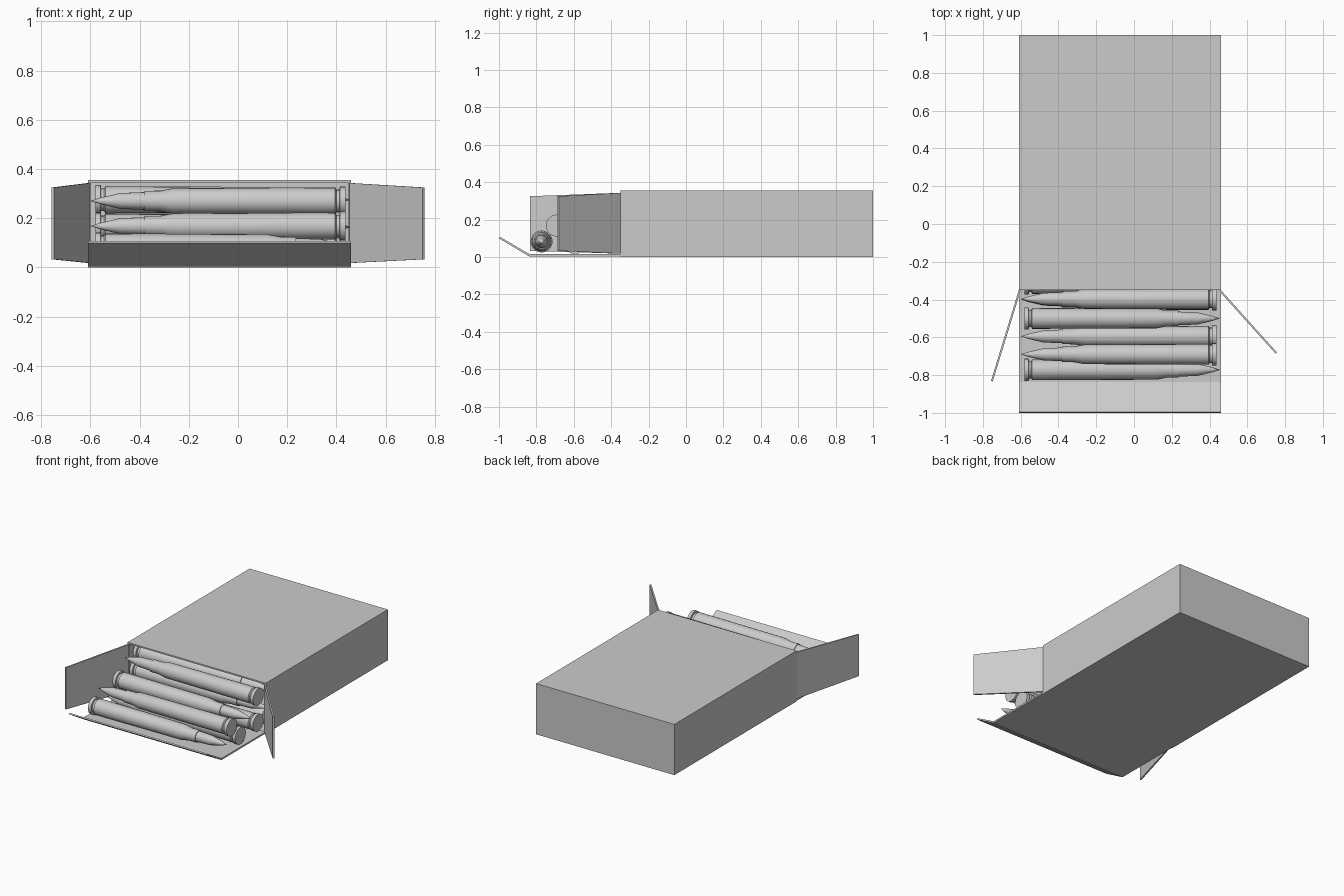
import bpy, bmesh, math
from mathutils import Vector, Matrix

if "Cube" in bpy.data.objects:
    bpy.data.objects.remove(bpy.data.objects["Cube"])

XL, XR, YF, YB, H = -0.61, 0.46, -0.35, 1.0, 0.355
T = 0.01


def new_object(name, bm):
    bmesh.ops.recalc_face_normals(bm, faces=bm.faces)
    mesh = bpy.data.meshes.new(name)
    bm.to_mesh(mesh)
    bm.free()
    ob = bpy.data.objects.new(name, mesh)
    bpy.context.collection.objects.link(ob)
    return ob


def prism(name, outline, offset):
    """Closed solid: an outline polygon swept along an offset vector."""
    bm = bmesh.new()
    face = bm.faces.new([bm.verts.new(p) for p in outline])
    ext = bmesh.ops.extrude_face_region(bm, geom=[face], use_keep_orig=True)
    verts = [g for g in ext["geom"] if isinstance(g, bmesh.types.BMVert)]
    bmesh.ops.translate(bm, verts=verts, vec=Vector(offset))
    return new_object(name, bm)


# Carton: thin tray open at the front
bm = bmesh.new()
bmesh.ops.create_cube(bm, size=1)
bmesh.ops.scale(bm, verts=bm.verts, vec=(XR - XL, YB - YF, H))
bmesh.ops.translate(bm, verts=bm.verts, vec=((XL + XR) / 2, (YF + YB) / 2, H / 2))
front = [f for f in bm.faces if f.normal.y < -0.9]
bmesh.ops.delete(bm, geom=front, context='FACES')
carton = bpy.data.meshes.new("carton")
bm.to_mesh(carton)
bm.free()
carton = bpy.data.objects.new("carton", carton)
bpy.context.collection.objects.link(carton)
wall = carton.modifiers.new("wall", 'SOLIDIFY')
wall.thickness = T
wall.offset = -1
wall.use_even_offset = True


# Side flaps: tapered panels swung open from the front corners
def side_flap(name, hinge_x, tip_x, tip_y):
    d = Vector((tip_x - hinge_x, tip_y - YF, 0)).normalized()
    inward = Vector((-d.y, d.x, 0)) * T
    if inward.x * hinge_x > 0:
        inward = -inward
    outline = [(hinge_x, YF, 0.018), (tip_x, tip_y, 0.033),
               (tip_x, tip_y, 0.325), (hinge_x, YF, 0.343)]
    prism(name, outline, inward)


side_flap("left_flap", XL, -0.757, -0.83)
side_flap("right_flap", XR, 0.757, -0.68)

# Bottom flap with its folded-up tuck lip
prism("bottom_flap",
      [(XL, YF, 0.004), (XL, -0.84, 0.004), (XL, -1.0, 0.1),
       (XL, -0.995, 0.108), (XL, -0.836, 0.015), (XL, YF, 0.015)],
      (XR - XL, 0, 0))

# Cartridge: lathed profile, distance from tip and radius
PROFILE = [(0.04, 0.013), (0.12, 0.032), (0.22, 0.036), (0.22, 0.041),
           (0.285, 0.042), (0.335, 0.052), (0.995, 0.055), (1.0, 0.046),
           (1.012, 0.046), (1.014, 0.059), (1.036, 0.059)]
SIDES = 20
bm = bmesh.new()
rings = [[bm.verts.new((x - 0.518, r * math.cos(a), r * math.sin(a)))
          for a in (math.tau * i / SIDES for i in range(SIDES))]
         for x, r in PROFILE]
tip = bm.verts.new((-0.518, 0, 0))
for i in range(SIDES):
    j = (i + 1) % SIDES
    bm.faces.new((tip, rings[0][i], rings[0][j]))
    for a, b in zip(rings, rings[1:]):
        bm.faces.new((a[i], b[i], b[j], a[j]))
bm.faces.new(rings[-1])
first = new_object("cartridge", bm)
bpy.context.view_layer.objects.active = first
first.select_set(True)
bpy.ops.object.shade_smooth_by_angle(angle=math.radians(35))

# Spilled pile: y, z, and whether the tip points right
PILE = [(-0.772, 0.083, True), (-0.69, 0.168, False), (-0.595, 0.075, False),
        (-0.5, 0.163, True), (-0.4, 0.09, False), (-0.397, 0.27, False),
        (-0.315, 0.165, True), (-0.275, 0.275, True), (-0.25, 0.07, False)]
for n, (y, z, right) in enumerate(PILE):
    ob = first if n == 0 else first.copy()
    if n:
        bpy.context.collection.objects.link(ob)
    ob.name = f"cartridge_{n + 1}"
    ob.location = (-0.062 if right else -0.082, y, z)
    ob.rotation_euler = (0, 0, math.pi if right else 0)
